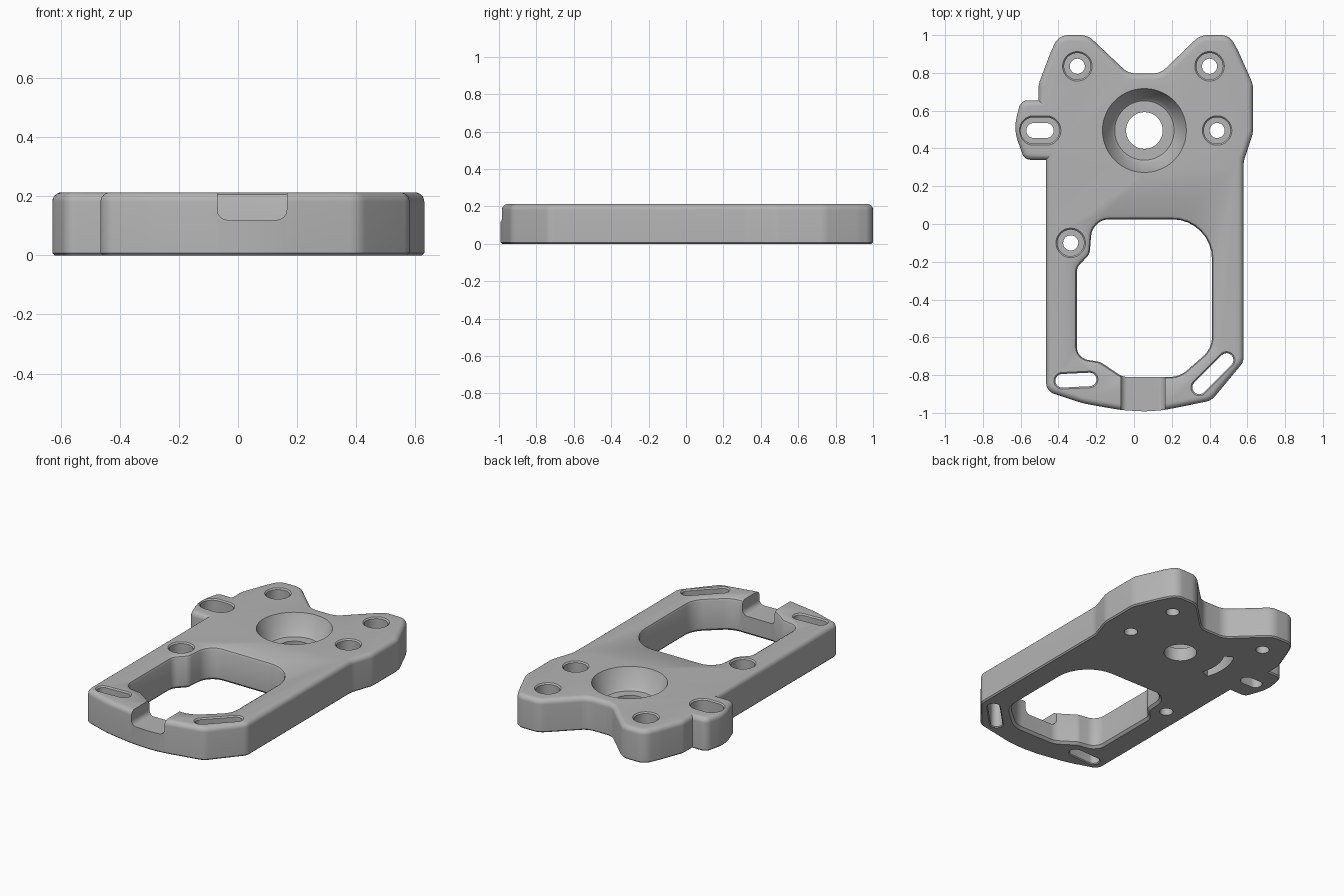
import bpy, bmesh, math
from mathutils import Vector, Matrix

cube = bpy.data.objects.get("Cube")
if cube:
    bpy.data.objects.remove(cube, do_unlink=True)

HEIGHT = 0.213
metal = bpy.data.materials.new("satin grey")
metal.use_nodes = True
grey = (0.46, 0.46, 0.46, 1)
metal.diffuse_color = grey
metal.node_tree.nodes["Principled BSDF"].inputs["Base Color"].default_value = grey


def rounded(corners, steps=8):
    """Polygon (x, y, radius), counter-clockwise, with true arcs at its corners."""
    out, n = [], len(corners)
    for i, (x, y, r) in enumerate(corners):
        p = Vector((x, y))
        to_a = Vector(corners[i - 1][:2]) - p
        to_b = Vector(corners[(i + 1) % n][:2]) - p
        u, v = to_a.normalized(), to_b.normalized()
        half = u.angle(v) / 2
        if r == 0 or half > 1.55:
            out.append(p)
            continue
        tangent = min(r / math.tan(half), 0.48 * to_a.length, 0.48 * to_b.length)
        r = tangent * math.tan(half)
        centre = p + (u + v).normalized() * r / math.sin(half)
        start, end = p + u * tangent - centre, p + v * tangent - centre
        turn = start.angle_signed(end)
        for k in range(steps + 1):
            out.append(centre + Matrix.Rotation(-turn * k / steps, 2) @ start)
    return out


def capsule(a, b, r, n=48):
    """Slot outline around the segment a-b; a circle when a equals b."""
    a, b = Vector(a), Vector(b)
    base = math.atan2(b.y - a.y, b.x - a.x)
    pts = []
    for i in range(n):
        t = 2 * math.pi * (i + 0.5) / n
        pts.append((b if math.cos(t) > 0 else a)
                   + Vector((math.cos(base + t), math.sin(base + t))) * r)
    return pts


def loft(name, outline, levels):
    """Closed solid through copies of the outline, each (offset, z)."""
    n, miters = len(outline), []
    for i, p in enumerate(outline):
        d1 = (p - outline[i - 1]).normalized()
        d2 = (outline[(i + 1) % n] - p).normalized()
        n1, n2 = Vector((d1.y, -d1.x)), Vector((d2.y, -d2.x))
        miters.append((n1 + n2) / (1 + n1.dot(n2)))
    bm = bmesh.new()
    rings = [[bm.verts.new((*(p + m * off), z)) for p, m in zip(outline, miters)]
             for off, z in levels]
    for low, high in zip(rings, rings[1:]):
        for i in range(n):
            j = (i + 1) % n
            bm.faces.new((low[i], low[j], high[j], high[i]))
    bm.faces.new(rings[0][::-1])
    bm.faces.new(rings[-1])
    bmesh.ops.recalc_face_normals(bm, faces=bm.faces)
    mesh = bpy.data.meshes.new(name)
    bm.to_mesh(mesh)
    bm.free()
    mesh.materials.append(metal)
    obj = bpy.data.objects.new(name, mesh)
    bpy.context.collection.objects.link(obj)
    return obj


# Plate body: outline with rounded top edge and fine lower chamfer
outline = [
    (-0.465, -0.885, 0.06), (-0.27, -0.95, 0.6), (-0.07, -0.985, 0.6),
    (0.06, -0.993, 0.6), (0.16, -0.985, 0.6), (0.41, -0.935, 0.09),
    (0.58, -0.73, 0.07), (0.58, 0.33, 0.15), (0.63, 0.48, 0.15),
    (0.63, 0.74, 0.12), (0.55, 0.92, 0.3), (0.505, 1.0, 0.08),
    (0.35, 1.0, 0.1), (0.14, 0.797, 0.1), (-0.03, 0.797, 0.1),
    (-0.245, 1.0, 0.1), (-0.40, 1.0, 0.08), (-0.445, 0.9, 0.3),
    (-0.505, 0.74, 0.1), (-0.505, 0.655, 0), (-0.60, 0.655, 0.05),
    (-0.637, 0.5, 0.22), (-0.58, 0.34, 0.045), (-0.465, 0.34, 0)]
R = 0.032
fillet = [(-R + R * math.cos(t), HEIGHT - R + R * math.sin(t))
          for t in (math.pi / 2 * k / 6 for k in range(7))]
plate = loft("plate", rounded(outline), [(-0.008, 0), (0, 0.008)] + fillet)

cutters = []
ABOVE, BELOW = HEIGHT + 0.03, -0.03

# Large window with eased edges
window = [
    (-0.06, -0.81, 0.09), (0.24, -0.81, 0.14), (0.413, -0.66, 0.14),
    (0.413, 0.025, 0.21), (-0.22, 0.025, 0.12), (-0.235, -0.16, 0.06),
    (-0.303, -0.23, 0.06), (-0.303, -0.71, 0.11), (-0.18, -0.73, 0.06)]
cutters.append(loft("window_cutter", rounded(window), [
    (0.015, BELOW), (0.015, 0), (0, 0.015), (0, HEIGHT - 0.02),
    (0.006, HEIGHT - 0.008), (0.02, HEIGHT), (0.02, ABOVE)]))

# Main bore: conical seat, ledge and through hole
hub = (0.055, 0.495)
cutters.append(loft("bore_cutter", capsule(hub, hub, 0.097, 64), [
    (0, BELOW), (0, 0.085), (0.06, 0.085), (0.078, 0.1),
    (0.125, HEIGHT), (0.125, ABOVE)]))

# Counterbored screw holes and side slot
screws = [((-0.30, 0.835),) * 2, ((0.40, 0.835),) * 2, ((0.44, 0.495),) * 2,
          ((-0.335, -0.10),) * 2, ((-0.53, 0.495), (-0.465, 0.495))]
for a, b in screws:
    cutters.append(loft("screw_cutter", capsule(a, b, 0.04), [
        (0, BELOW), (0, 0.08), (0.03, 0.08), (0.03, HEIGHT - 0.008),
        (0.038, HEIGHT), (0.038, ABOVE)]))

# Corner slots
for a, b in [((-0.38, -0.83), (-0.235, -0.823)), ((0.345, -0.865), (0.49, -0.72))]:
    cutters.append(loft("slot_cutter", capsule(a, b, 0.036), [
        (0.006, BELOW), (0.006, 0), (0, 0.006), (0, HEIGHT - 0.008),
        (0.008, HEIGHT), (0.008, ABOVE)]))

# Curved blind pocket underneath
arc = [math.radians(150 + 50 * k / 12) for k in range(13)]
ring = [Vector(hub) + Vector((math.cos(t), math.sin(t))) * 0.325 for t in arc]
ring += [Vector(hub) + Vector((math.cos(t), math.sin(t))) * 0.265 for t in arc[::-1]]
cutters.append(loft("pocket_cutter", ring, [(0, BELOW), (0, 0.1)]))

# Channel across the front rail
channel = rounded([(-0.07, 0.12, 0.035), (0.165, 0.12, 0.035),
                   (0.165, 0.3, 0), (-0.07, 0.3, 0)])
channel_cutter = loft("channel_cutter", channel, [(0, 0.7), (0, 1.1)])
channel_cutter.data.transform(Matrix.Rotation(math.pi / 2, 4, "X"))
cutters.append(channel_cutter)

# Cut everything out of the plate
bpy.ops.object.select_all(action="DESELECT")
bpy.context.view_layer.objects.active = plate
plate.select_set(True)
for cutter in cutters:
    cutter.hide_render = True
    mod = plate.modifiers.new("cut", "BOOLEAN")
    mod.operation = "DIFFERENCE"
    mod.solver = "EXACT"
    mod.object = cutter
    bpy.ops.object.modifier_apply(modifier=mod.name)
    bpy.data.objects.remove(cutter, do_unlink=True)

bpy.ops.object.shade_smooth_by_angle(angle=math.radians(30))
